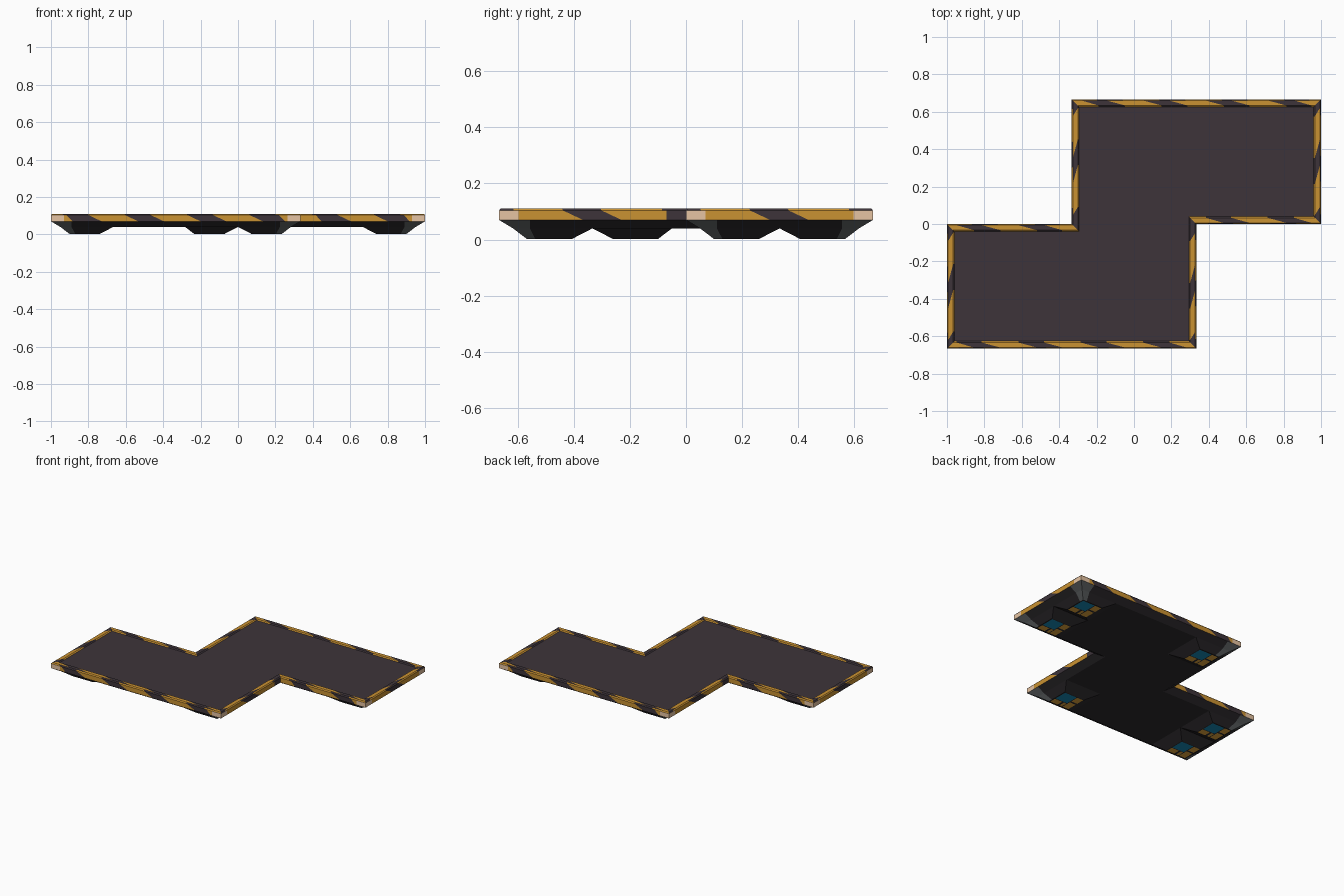
import bpy, bmesh, math
from mathutils import Vector

if "Cube" in bpy.data.objects:
    bpy.data.objects.remove(bpy.data.objects["Cube"])


def mat(name, r, g, b):
    lin = [((c / 255 + 0.055) / 1.055) ** 2.4 for c in (r, g, b)]
    m = bpy.data.materials.new(name)
    m.diffuse_color = (*lin, 1)
    m.use_nodes = True
    m.node_tree.nodes["Principled BSDF"].inputs["Base Color"].default_value = m.diffuse_color
    return m


MATS = [mat("plum_deck", 61, 52, 58), mat("hazard_orange", 202, 146, 50),
        mat("corner_tan", 230, 196, 162), mat("dark_underside", 46, 43, 46),
        mat("slate_grey", 104, 108, 110), mat("pad_teal", 20, 140, 185),
        mat("pad_amber", 245, 180, 66)]
DECK, ORANGE, TAN, DARK, GREY, TEAL, AMBER = range(7)

T = 1 / 3
OUT = [Vector(p) for p in [(-1, -2*T), (T, -2*T), (T, 0), (1, 0),
                           (1, 2*T), (-T, 2*T), (-T, 0), (-1, 0)]]
CONCAVE = (2, 6)
N = len(OUT)
HALF = 0.098     # half width of an orange stripe, period 1/3


def edge_dir(i):
    return (OUT[(i + 1) % N] - OUT[i]).normalized()


def left(d):
    return Vector((-d.y, d.x))


def corner(i, d):
    """Outline corner moved inwards by d."""
    return OUT[i % N] + d * (left(edge_dir((i - 1) % N)) + left(edge_dir(i % N)))


def make(name, faces):
    """Object from a list of (points, material index)."""
    bm = bmesh.new()
    for pts, m in faces:
        bm.faces.new([bm.verts.new(p) for p in pts]).material_index = m
    bmesh.ops.remove_doubles(bm, verts=bm.verts, dist=1e-5)
    me = bpy.data.meshes.new(name)
    bm.to_mesh(me)
    bm.free()
    for m in MATS:
        me.materials.append(m)
    ob = bpy.data.objects.new(name, me)
    bpy.context.collection.objects.link(ob)
    return ob


def band(lo, hi, cuts_of, colour_of):
    """Ring of faces between two (inset, z, slant) levels, cut along each edge."""
    faces = []
    for i in range(N):
        d, n = edge_dir(i), left(edge_dir(i))
        length = (OUT[(i + 1) % N] - OUT[i]).length
        cuts = sorted(cuts_of(i, length))
        rows = []
        for inset, z, slant in (lo, hi):
            row = [corner(i, inset)]
            row += [OUT[i] + d * (t + s * slant) + n * inset for t, s in cuts]
            row.append(corner(i + 1, inset))
            rows.append([(p.x, p.y, z) for p in row])
        ts = [0] + [t for t, _ in cuts] + [length]
        for k in range(len(ts) - 1):
            a, b = rows
            faces.append(((a[k], a[k+1], b[k+1], b[k]),
                          colour_of(i, (ts[k] + ts[k+1]) / 2, length)))
    return faces


def end_cuts(i, length, w):
    c = [] if i in CONCAVE else [(w, 0)]
    return c + ([] if (i + 1) % N in CONCAVE else [(length - w, 0)])


def near_corner(i, t, length, w):
    return (t < w and i not in CONCAVE) or (t > length - w and (i + 1) % N not in CONCAVE)


def stripe_cuts(i, length):
    d, c = edge_dir(i), []
    axis = Vector((abs(d.x), abs(d.y)))
    phase = 0 if axis.x > 0.5 else 1 / 6
    for k in range(-5, 6):
        for h in (-HALF, HALF):
            t = (k / 3 + phase + h - OUT[i].dot(axis)) * (d.x + d.y)
            if 0.05 < t < length - 0.05:
                # less slant close to the ends, so stripes stay on the edge
                room = min(t, length - t) - 0.042
                c.append((t, max(0.0, min(1, room / 0.06))))
    return c


def stripe(i, t, length):
    p = OUT[i] + edge_dir(i) * t
    c = p.x if abs(edge_dir(i).x) > 0.5 else p.y - 1 / 6
    return ORANGE if abs(c - round(c * 3) / 3) < HALF else DECK


def side_cuts(i, length):
    inner = [(t, min(1, max(0, (min(t, length - t) - 0.075) / 0.05)))
             for t, _ in stripe_cuts(i, length)]
    return inner + end_cuts(i, length, 0.07)


def side_colour(i, t, length):
    return TAN if near_corner(i, t, length, 0.07) else stripe(i, t, length)


# Hazard-striped rim: outer wall with tan corners, bevel, top border, inner lip
rim = band((0, 0.07, 0.035), (0, 0.103, -0.035), side_cuts, side_colour)
rim += band((0, 0.103, -0.035), (0.006, 0.11, -0.04), stripe_cuts, stripe)
rim += band((0.006, 0.11, 0.05), (0.033, 0.11, -0.05), stripe_cuts, stripe)
rim += band((0.033, 0.11, -0.05), (0.04, 0.104, -0.05), stripe_cuts, stripe)
make("striped_rim", rim)

# Deck surface
make("deck", [([(*corner(i, 0.04), 0.104) for i in range(N)], DECK)])

# Sloped underside with grey corners
under = band((0.05, 0.04, 0), (0, 0.07, 0), lambda i, l: end_cuts(i, l, 0.11),
             lambda i, t, l: GREY if near_corner(i, t, l, 0.11) else DARK)
under.append(([(*corner(i, 0.05), 0.04) for i in reversed(range(N))], DARK))
make("underside", under)


def foot(i):
    """Tapered foot under a convex corner, with a flat pad of coloured plates."""
    c = OUT[i]
    n = left(edge_dir(i)) + left(edge_dir((i - 1) % N))

    def P(u, v, z):
        return (c.x + n.x * u, c.y + n.y * v, z)
    a0, m0, b0, a1, m1, b1 = 0.1, 0.13, 0.26, 0.05, 0.11, T
    lo, hi = 0.002, 0.04
    faces = []
    for swap in (False, True):
        Q = (lambda u, v, z: P(v, u, z)) if swap else P
        faces += [
            ([Q(a0, a0, lo), Q(m0, a0, lo), Q(m1, a1, hi), Q(a1, a1, hi)], GREY),
            ([Q(m0, a0, lo), Q(b0, a0, lo), Q(b1, a1, hi), Q(m1, a1, hi)], DARK),
            ([Q(b0, b0, lo), Q(a0, b0, lo), Q(a1, b1, hi), Q(b1, b1, hi)], DARK)]
    faces.append(([P(a0, a0, lo), P(a0, m0, lo), P(a0, b0, lo), P(b0, b0, lo),
                   P(b0, a0, lo), P(m0, a0, lo)], DARK))
    ob = make("foot", faces)
    bm = bmesh.new()
    bm.from_mesh(ob.data)
    for f in bm.faces:          # turn every face away from the foot's middle
        mid = Vector(P(0.18, 0.18, 0.04))
        if f.normal.dot(f.calc_center_median() - mid) < 0:
            f.normal_flip()
    bm.to_mesh(ob.data)
    bm.free()

    cx, cy, _ = P(0.18, 0.18, 0)
    plates = [(-0.02, 0.075, -0.02, 0.075, TEAL),
              (-0.075, -0.026, -0.075, 0.0, AMBER), (-0.075, -0.026, 0.015, 0.075, AMBER),
              (-0.02, 0.0, -0.075, -0.026, AMBER), (0.015, 0.075, -0.075, -0.026, AMBER)]
    make("foot_pad", [([(cx + x0, cy + y0, 0), (cx + x0, cy + y1, 0),
                        (cx + x1, cy + y1, 0), (cx + x1, cy + y0, 0)], m)
                      for x0, x1, y0, y1, m in plates])


for i in range(N):
    if i not in CONCAVE:
        foot(i)
